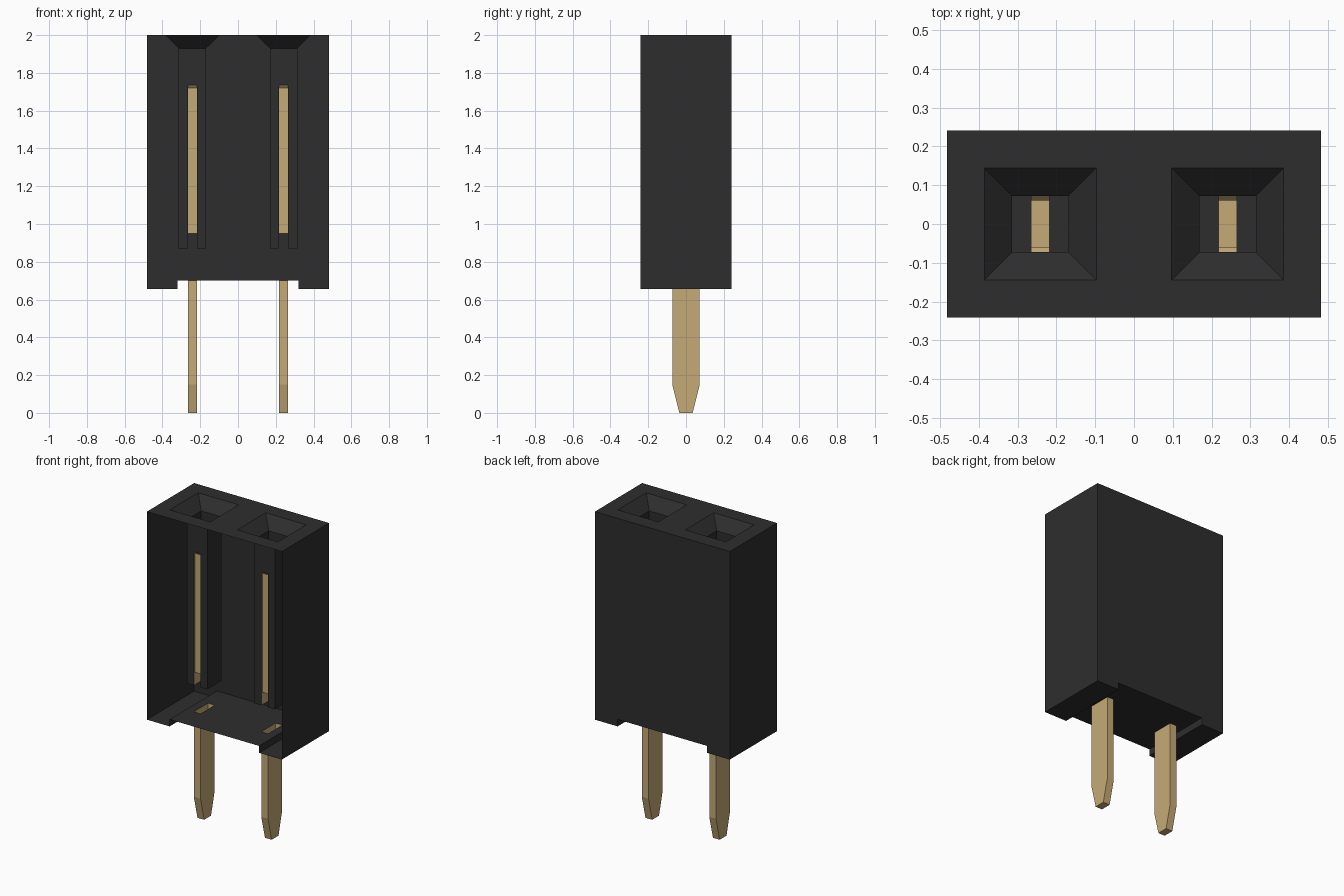
import bpy
import bmesh

if "Cube" in bpy.data.objects:
    bpy.data.objects.remove(bpy.data.objects["Cube"], do_unlink=True)

# Main dimensions
HX, HY = 0.4825, 0.2413          # housing half width and half depth
TOP, RECESS, FOOT = 2.0, 0.70, 0.655
FOOT_X = 0.32                    # inner edge of the feet
PITCH = 0.2413                   # socket centre offset
CAV, MOUTH = 0.0725, 0.1445      # half sizes of shaft and funnel mouth
CAV_TOP, CAV_FLOOR = 1.93, 0.87
PIN_X, PIN_Y = 0.024, 0.0725     # pin half thickness and half width
PRONG_TOP = 1.735


def material(name, rgb, rough):
    m = bpy.data.materials.new(name)
    m.use_nodes = True
    m.diffuse_color = (*rgb, 1)
    bsdf = m.node_tree.nodes["Principled BSDF"]
    bsdf.inputs["Base Color"].default_value = (*rgb, 1)
    bsdf.inputs["Roughness"].default_value = rough
    return m


def face(bm, pts):
    return bm.faces.new([bm.verts.new(p) for p in pts])


def grid(bm, us, vs, holes, place):
    """Flat panel split at us and vs, leaving out the cells in holes."""
    for i in range(len(us) - 1):
        for j in range(len(vs) - 1):
            if (i, j) not in holes:
                a, b, c, d = us[i], us[i + 1], vs[j], vs[j + 1]
                face(bm, [place(*p) for p in ((a, c), (b, c), (b, d), (a, d))])


def prism(bm, pts, place, a, b, caps, skip):
    """Extrude a profile from a to b, leaving out the walls in skip."""
    for i, p in enumerate(pts):
        q = pts[(i + 1) % len(pts)]
        if i not in skip:
            face(bm, [place(*p, a), place(*q, a), place(*q, b), place(*p, b)])
    for t in caps:
        face(bm, [place(*p, t) for p in pts])


def finish(bm, name, mat):
    bmesh.ops.remove_doubles(bm, verts=bm.verts, dist=1e-5)
    bmesh.ops.recalc_face_normals(bm, faces=bm.faces)
    me = bpy.data.meshes.new(name)
    bm.to_mesh(me)
    bm.free()
    me.materials.append(mat)
    ob = bpy.data.objects.new(name, me)
    bpy.context.collection.objects.link(ob)
    return ob


black = material("black plastic", (0.027, 0.027, 0.027), 0.6)
gold = material("pale gold metal", (0.56, 0.40, 0.18), 0.4)

# Housing: outer walls, open at the front, closed at the back
bm = bmesh.new()
profile = [(-HX, TOP), (-HX, FOOT), (-FOOT_X, FOOT), (-FOOT_X, RECESS),
           (FOOT_X, RECESS), (FOOT_X, FOOT), (HX, FOOT), (HX, TOP)]
prism(bm, profile, lambda x, z, y: (x, y, z), -HY, HY, [HY], {3, 7})

# Top panel with two mouths, recessed underside with two pin slits
xs = [-HX, -PITCH - MOUTH, -PITCH + MOUTH, PITCH - MOUTH, PITCH + MOUTH, HX]
grid(bm, xs, [-HY, -MOUTH, MOUTH, HY], {(1, 1), (3, 1)}, lambda x, y: (x, y, TOP))
xs = [-FOOT_X, -PITCH - PIN_X, -PITCH + PIN_X, PITCH - PIN_X, PITCH + PIN_X, FOOT_X]
grid(bm, xs, [-HY, -PIN_Y, PIN_Y, HY], {(1, 1), (3, 1)}, lambda x, y: (x, y, RECESS))

# Socket cavities: funnel, shaft walls and floor
for cx in (-PITCH, PITCH):
    corners = [(-1, -1), (1, -1), (1, 1), (-1, 1)]
    for (ax, ay), (bx, by) in zip(corners, corners[1:] + corners[:1]):
        face(bm, [(cx + ax * MOUTH, ay * MOUTH, TOP), (cx + bx * MOUTH, by * MOUTH, TOP),
                  (cx + bx * CAV, by * CAV, CAV_TOP), (cx + ax * CAV, ay * CAV, CAV_TOP)])
    cuts = [-CAV, -PIN_X, PIN_X, CAV]
    for s in (-1, 1):
        # Front and back walls have a slot where the contact sits flush
        grid(bm, cuts, [CAV_FLOOR, PRONG_TOP, CAV_TOP], {(1, 0)},
             lambda x, z: (cx + x, s * CAV, z))
        grid(bm, [-CAV, CAV], [CAV_FLOOR, CAV_TOP], set(),
             lambda y, z: (cx + s * CAV, y, z))
    grid(bm, cuts, [-CAV, CAV], {(1, 0)}, lambda x, y: (cx + x, y, CAV_FLOOR))
finish(bm, "housing", black)

# Contacts: forked spring inside the cavity and tapered tail below
fork = [(-PIN_Y, CAV_FLOOR), (PIN_Y, CAV_FLOOR), (PIN_Y, PRONG_TOP), (0.06, 1.72),
        (0.06, 0.95), (-0.06, 0.95), (-0.06, 1.72), (-PIN_Y, PRONG_TOP)]
tail = [(-PIN_Y, RECESS), (-PIN_Y, 0.15), (-0.035, 0), (0.035, 0),
        (PIN_Y, 0.15), (PIN_Y, RECESS)]
for side, cx in (("right", -PITCH), ("left", PITCH)):
    for part, pts, skip in (("contact_fork", fork, {0, 1, 7}), ("pin_tail", tail, {5})):
        bm = bmesh.new()
        a, b = cx - PIN_X, cx + PIN_X
        prism(bm, pts, lambda y, z, x: (x, y, z), a, b, [a, b], skip)
        finish(bm, f"{side}_{part}", gold)
